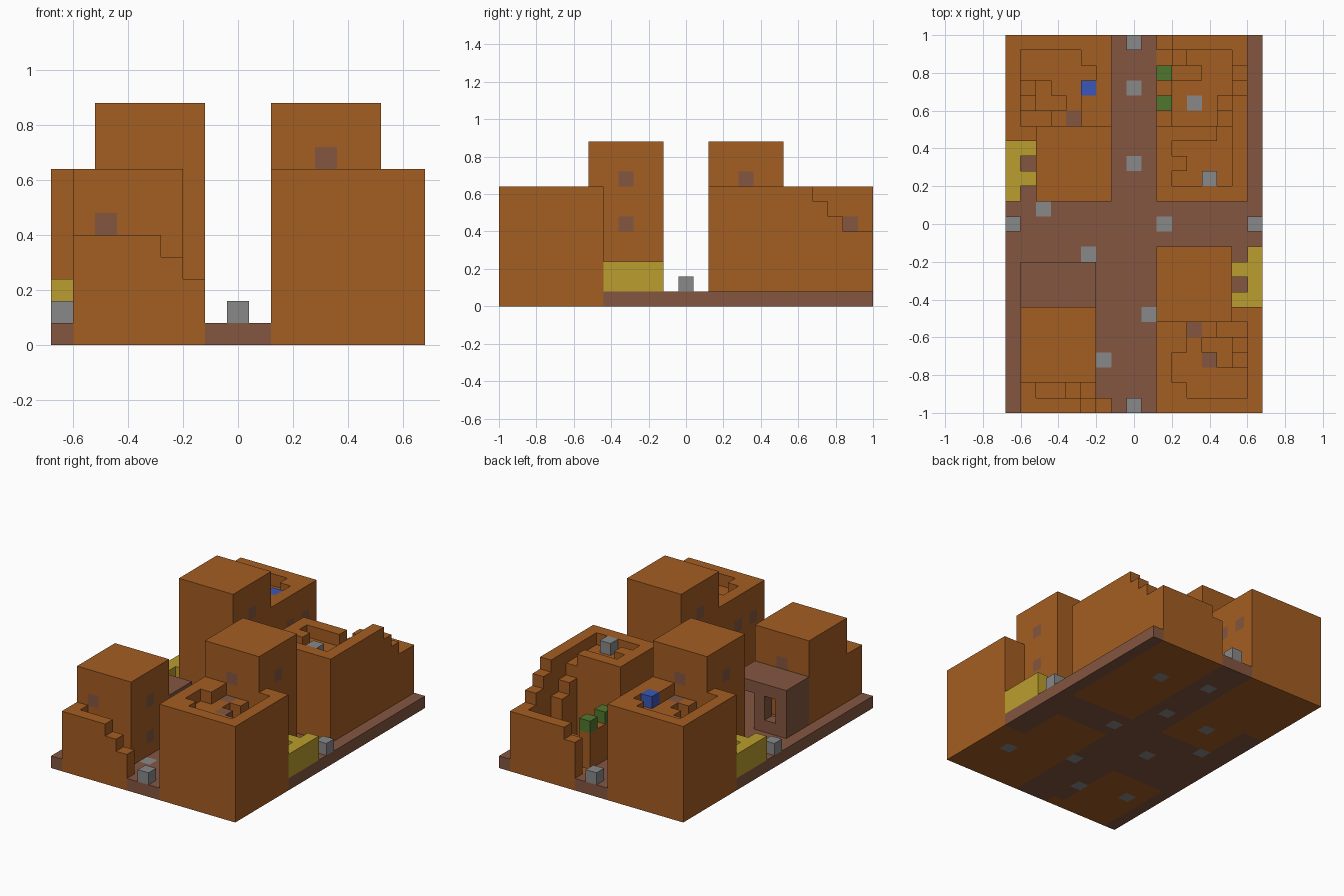
import bpy, bmesh
from mathutils import Vector

if "Cube" in bpy.data.objects:
    bpy.data.objects.remove(bpy.data.objects["Cube"], do_unlink=True)

S, NX, NY = 0.08, 17, 25
COLOURS = {
    "clay": (0.37, 0.11, 0.016), "earth": (0.23, 0.093, 0.051),
    "straw": (0.49, 0.34, 0.026), "stone": (0.25, 0.25, 0.25),
    "blue": (0.042, 0.095, 0.48), "green": (0.08, 0.18, 0.026),
}
NAMES = list(COLOURS)
MATS = []
for name, rgb in COLOURS.items():
    m = bpy.data.materials.new(name)
    m.use_nodes = True
    m.diffuse_color = (*rgb, 1)
    bsdf = m.node_tree.nodes["Principled BSDF"]
    bsdf.inputs["Base Color"].default_value = (*rgb, 1)
    bsdf.inputs["Roughness"].default_value = 0.9
    MATS.append(m)

grid = {}      # block cell -> (part, colour)


def fill(part, x, y, z, colour="clay", turn=False):
    """Fill a range of block cells; colour None carves; turn rotates half a turn."""
    for i in range(*x):
        for j in range(*y):
            for k in range(*z):
                cell = (NX - 1 - i, NY - 1 - j, k) if turn else (i, j, k)
                if colour:
                    grid[cell] = (part, colour)
                else:
                    grid.pop(cell, None)


def block(part, i, j, k, colour, turn=False):
    fill(part, (i, i + 1), (j, j + 1), (k, k + 1), colour, turn)


# Ground slab with paving stones and raised gate stones
fill("ground", (0, NX), (0, NY), (0, 1), "earth")
for i, j in ((8, 21), (8, 16), (2, 13), (10, 12), (5, 10), (9, 6), (6, 3)):
    block("ground", i, j, 0, "stone")
for i, j in ((8, 0), (8, 24), (0, 12), (16, 12)):
    block("gate_stones", i, j, 1, "stone")


def tall_house(part, fence, turn):
    def f(*a):
        fill(part, *a, turn=turn)

    def b(*a):
        block(part, *a, turn)
    f((10, 17), (0, 7), (0, 8))
    f((10, 15), (6, 11), (0, 11))
    # Roof terrace with parapet
    f((11, 16), (1, 6), (7, 8), None)
    b(11, 1, 7, "clay")
    f((11, 12), (4, 6), (7, 8))
    # Stairwell and its steps
    f((13, 15), (4, 5), (3, 7), None)
    f((14, 15), (3, 4), (3, 7), None)
    f((14, 16), (5, 6), (6, 7), None)
    f((15, 16), (4, 5), (5, 7), None)
    f((15, 16), (3, 4), (4, 7), None)
    b(12, 5, 6, "earth")
    # Windows
    for i, j, k in ((14, 8, 8), (14, 8, 5), (12, 6, 8), (10, 8, 8),
                    (10, 1, 5), (10, 3, 5)):
        b(i, j, k, "earth")
    # Straw pen beside the tower
    fill(fence, (16, 17), (7, 11), (1, 3), "straw", turn)
    for j in (7, 9):
        fill(fence, (15, 16), (j, j + 1), (1, 3), "straw", turn)


tall_house("front_right_house", "front_pen", False)
tall_house("back_left_house", "back_pen", True)
block("front_right_house", 13, 3, 6, "earth")
block("front_right_house", 14, 4, 0, "stone")
block("back_left_house", 4, 16, 0, "stone")
block("blue_crate", 5, 21, 7, "blue")

# Small tower with stepped yard wall
P = "small_tower"
fill(P, (1, 6), (2, 7), (0, 8))
for k, i in ((5, 5), (4, 6), (3, 7)):
    fill("yard_wall", (1, i), (0, 1), (0, k))
for k, x in ((5, (1, 2)), (4, (2, 4)), (3, (4, 5)), (2, (5, 6))):
    fill("yard_stairs", x, (1, 2), (0, k))
block(P, 2, 4, 0, "stone")
for i, j, k in ((2, 2, 5), (5, 4, 5), (5, 4, 2), (3, 6, 5)):
    block(P, i, j, k, "earth")

# Earthen lean-to behind the small tower
L = "lean_to"
fill(L, (1, 6), (7, 10), (4, 5), "earth")
fill(L, (1, 2), (7, 10), (1, 4), "earth")
fill(L, (1, 4), (9, 10), (1, 4), "earth")
fill(L, (2, 3), (9, 10), (2, 4), None)

# Courtyard house: roof terrace, chimney and inner step
C = "courtyard_house"
fill(C, (10, 16), (14, 25), (0, 1))
fill(C, (10, 16), (14, 19), (1, 8))
fill(C, (11, 15), (15, 18), (7, 8), None)
fill(C, (14, 15), (18, 19), (7, 8), None)
block(C, 11, 16, 7, "clay")
block("chimney", 13, 15, 7, "stone")
block(C, 12, 20, 0, "stone")

# Courtyard walls and stairs
W = "courtyard_wall"
for k, y in ((8, (19, 21)), (7, (21, 22)), (6, (22, 23)), (5, (23, 25))):
    fill(W, (15, 16), y, (1, k))
fill(W, (11, 15), (24, 25), (1, 5))
fill(W, (10, 11), (24, 25), (1, 4))
fill(W, (10, 11), (19, 23), (1, 4))
for k, j in ((6, 19), (5, 20)):
    fill("courtyard_stairs", (14, 15), (j, j + 1), (1, k))
fill("courtyard_bench", (11, 13), (22, 23), (1, 3))
fill("courtyard_bench", (11, 12), (23, 24), (1, 2))
for j in (20, 22):
    block("green_plants", 10, j, 4, "green")

# Each part becomes one mesh made of its exposed block faces
STEPS = [Vector(d) for d in ((1, 0, 0), (-1, 0, 0), (0, 1, 0),
                             (0, -1, 0), (0, 0, 1), (0, 0, -1))]
for part in sorted({p for p, c in grid.values()}):
    bm = bmesh.new()
    for cell, (owner, colour) in grid.items():
        if owner != part:
            continue
        centre = Vector(cell) + Vector((0.5 - NX / 2, 0.5 - NY / 2, 0.5))
        for n in STEPS:
            if tuple(int(c + d) for c, d in zip(cell, n)) in grid:
                continue
            u = Vector((n.y, n.z, n.x))
            v = n.cross(u)
            corners = [(centre + (n + a * u + b * v) / 2) * S
                       for a, b in ((-1, -1), (1, -1), (1, 1), (-1, 1))]
            face = bm.faces.new([bm.verts.new(c) for c in corners])
            face.material_index = NAMES.index(colour)
    bmesh.ops.remove_doubles(bm, verts=bm.verts, dist=0.001)
    mesh = bpy.data.meshes.new(part)
    bm.to_mesh(mesh)
    bm.free()
    for m in MATS:
        mesh.materials.append(m)
    bpy.context.collection.objects.link(bpy.data.objects.new(part, mesh))
